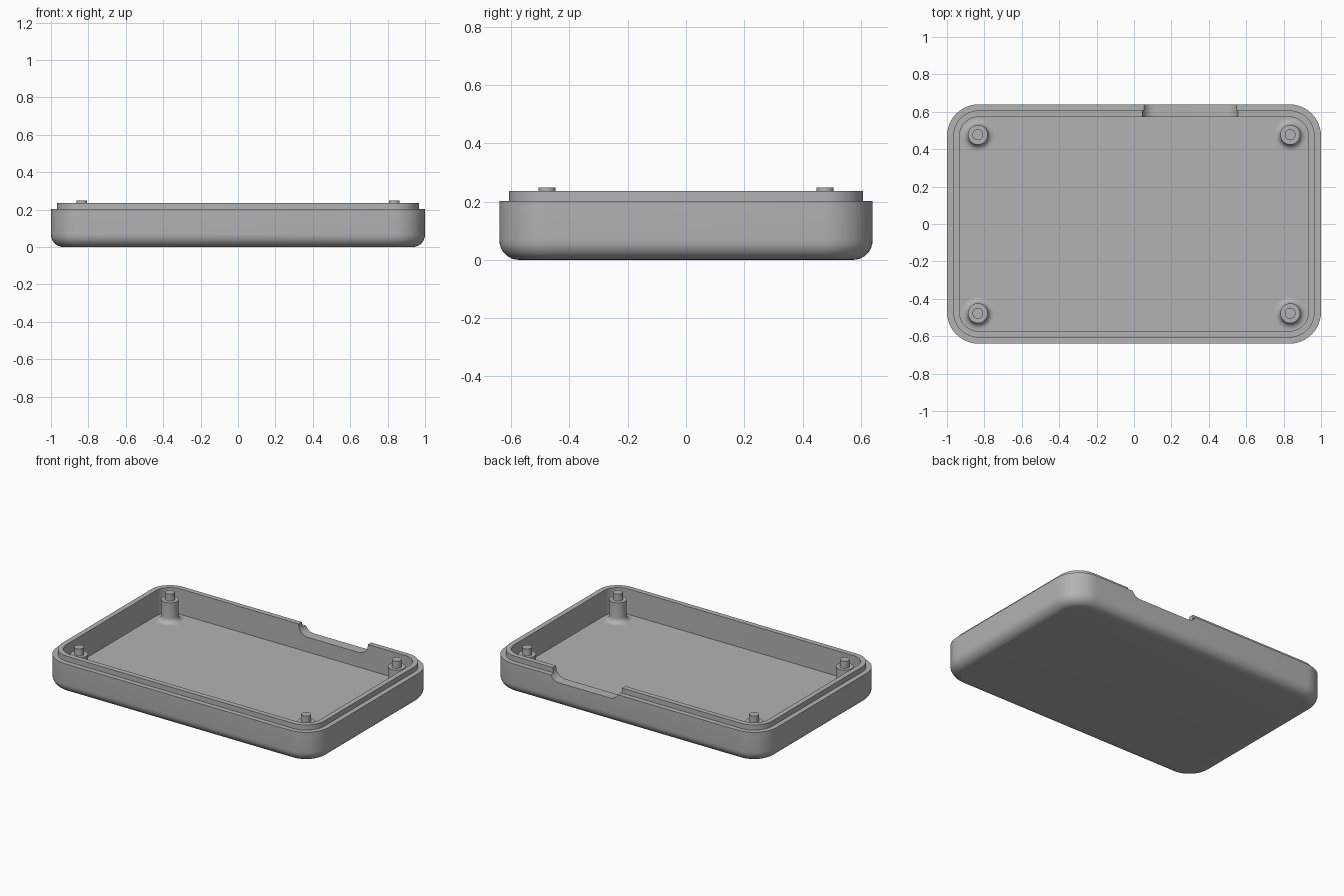
import bpy, bmesh, math

if "Cube" in bpy.data.objects:
    bpy.data.objects.remove(bpy.data.objects["Cube"])

HX, HY, R = 1.0, 0.64, 0.17        # outer half sizes and corner radius
WALL, FLOOR = 0.067, 0.067
RIM, LIP = 0.202, 0.236            # outer shoulder and inner lip heights

grey = bpy.data.materials.new("grey plastic")
grey.diffuse_color = (0.45, 0.45, 0.45, 1)
grey.use_nodes = True
grey.node_tree.nodes["Principled BSDF"].inputs["Base Color"].default_value = grey.diffuse_color


def add_object(name, bm):
    bmesh.ops.recalc_face_normals(bm, faces=bm.faces)
    mesh = bpy.data.meshes.new(name)
    bm.to_mesh(mesh)
    bm.free()
    mesh.materials.append(grey)
    ob = bpy.data.objects.new(name, mesh)
    bpy.context.collection.objects.link(ob)
    return ob


def activate(ob):
    bpy.ops.object.select_all(action='DESELECT')
    ob.select_set(True)
    bpy.context.view_layer.objects.active = ob


def smooth(ob):
    activate(ob)
    bpy.ops.object.shade_smooth_by_angle(angle=math.radians(30))


def rounded_rect(inset, z, n=12):
    """Points of the tray outline, shrunk by inset."""
    r = R - inset
    pts = []
    for q, (sx, sy) in enumerate([(1, 1), (-1, 1), (-1, -1), (1, -1)]):
        for i in range(n + 1):
            a = math.pi / 2 * (q + i / n)
            pts.append((sx * (HX - R) + r * math.cos(a),
                        sy * (HY - R) + r * math.sin(a), z))
    return pts


def loft(bm, rings):
    loops = [[bm.verts.new(p) for p in ring] for ring in rings]
    for a, b in zip(loops, loops[1:]):
        for i in range(len(a)):
            j = (i + 1) % len(a)
            bm.faces.new((a[i], a[j], b[j], b[i]))
    return loops


# Tray shell: rounded bottom edge, shoulder, lip, cavity
BEVEL = 0.067
section = []
for i in range(9):
    a = math.pi / 2 * i / 8
    section.append((BEVEL * (1 - math.sin(a)), BEVEL * (1 - math.cos(a))))
section += [(0, RIM), (0.033, RIM), (0.033, LIP), (WALL, LIP), (WALL, FLOOR)]
bm = bmesh.new()
loops = loft(bm, [rounded_rect(i, z) for i, z in section])
bm.faces.new(loops[0])
bm.faces.new(loops[-1])
tray = add_object("tray", bm)

# Notch cutter: slot with rounded lower corners through the back wall
CX, HALF, NOTCH_Z, NR = 0.30, 0.255, 0.165, 0.067
profile = [(CX + HALF, 0.3), (CX - HALF, 0.3)]
for side, start in ((-1, math.pi), (1, 1.5 * math.pi)):
    for i in range(9):
        a = start + math.pi / 2 * i / 8
        profile.append((CX + side * (HALF - NR) + NR * math.cos(a),
                        NOTCH_Z + NR + NR * math.sin(a)))
bm = bmesh.new()
loops = loft(bm, [[(x, y, z) for x, z in profile] for y in (0.54, 0.72)])
for loop in loops:
    bm.faces.new(loop)
cutter = add_object("notch_cutter", bm)
cutter.hide_render = True

mod = tray.modifiers.new("notch", 'BOOLEAN')
mod.operation = 'DIFFERENCE'
mod.solver = 'EXACT'
mod.object = cutter
activate(tray)
bpy.ops.object.modifier_apply(modifier=mod.name)
bpy.data.objects.remove(cutter)
smooth(tray)

# Corner posts: flared foot, column, locating peg
POST_R, PEG_R, FLARE, POST_Z, PEG_Z = 0.053, 0.029, 0.033, 0.202, 0.249
post = []
for i in range(7):
    a = math.pi / 2 * i / 6
    post.append((POST_R + FLARE * (1 - math.sin(a)),
                 FLOOR + FLARE * (1 - math.cos(a))))
post += [(POST_R, POST_Z), (PEG_R, POST_Z), (PEG_R, PEG_Z)]
N = 32
for sx, xname in ((-1, "left"), (1, "right")):
    for sy, yname in ((-1, "front"), (1, "back")):
        bm = bmesh.new()
        loops = loft(bm, [[(r * math.cos(math.tau * k / N),
                            r * math.sin(math.tau * k / N), z)
                           for k in range(N)] for r, z in post])
        bm.faces.new(loops[-1])
        ob = add_object(f"post_{yname}_{xname}", bm)
        ob.location = (sx * 0.835, sy * 0.477, 0)
        smooth(ob)
